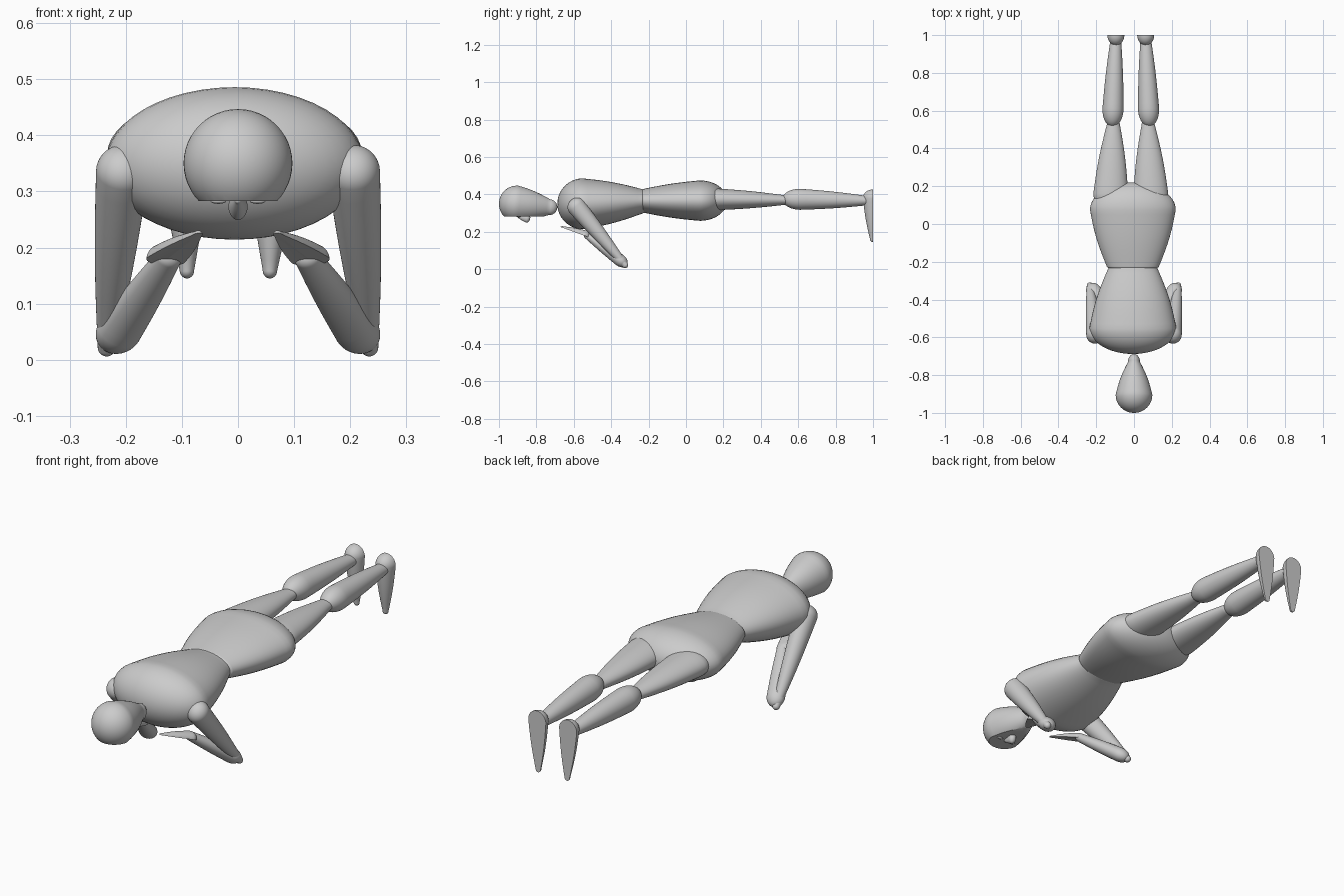
import bpy, bmesh, math
from mathutils import Vector

if "Cube" in bpy.data.objects:
    bpy.data.objects.remove(bpy.data.objects["Cube"])

SEG = 48


def taper(name, a, b, ra, rb, cap_a, cap_b, cut=None):
    """Rounded elliptical taper from a to b; ra/rb = (sideways, upward) radii.
    cut = (point, outward normal) slices one side flat."""
    a, b = Vector(a), Vector(b)
    w = (b - a).normalized()
    length = (b - a).length
    u = Vector((1, 0, 0))
    u = (u - u.dot(w) * w).normalized()
    v = w.cross(u)
    rings = []
    n = 12
    for i in range(1, n + 1):                      # rounded start
        t = math.pi / 2 * i / n
        rings.append((-cap_a * math.cos(t), ra[0] * math.sin(t), ra[1] * math.sin(t)))
    for i in range(1, 12):                         # gently bulging side
        t = i / 12
        k = t - 0.12 * math.sin(math.pi * t)
        rings.append((length * t, ra[0] + (rb[0] - ra[0]) * k, ra[1] + (rb[1] - ra[1]) * k))
    for i in range(n):                             # rounded end
        t = math.pi / 2 * i / n
        rings.append((length + cap_b * math.sin(t), rb[0] * math.cos(t), rb[1] * math.cos(t)))
    bm = bmesh.new()
    loops = []
    for d, ru, rv in rings:
        loops.append([bm.verts.new(a + w * d
                                   + u * ru * math.cos(2 * math.pi * j / SEG)
                                   + v * rv * math.sin(2 * math.pi * j / SEG))
                      for j in range(SEG)])
    for p, q in zip(loops, loops[1:]):
        for j in range(SEG):
            k = (j + 1) % SEG
            bm.faces.new((p[j], p[k], q[k], q[j]))
    for loop, d in ((loops[0], -cap_a), (loops[-1], length + cap_b)):
        tip = bm.verts.new(a + w * d)
        for j in range(SEG):
            bm.faces.new((loop[j], loop[(j + 1) % SEG], tip))
    if cut:
        co, no = cut
        if co is None:
            co, no = a, -v
        bmesh.ops.bisect_plane(bm, geom=bm.verts[:] + bm.edges[:] + bm.faces[:],
                               plane_co=co, plane_no=no, clear_outer=True)
        bmesh.ops.holes_fill(bm, edges=[e for e in bm.edges if e.is_boundary], sides=0)
    bmesh.ops.recalc_face_normals(bm, faces=bm.faces[:])
    me = bpy.data.meshes.new(name)
    bm.to_mesh(me)
    bm.free()
    ob = bpy.data.objects.new(name, me)
    bpy.context.collection.objects.link(ob)
    bpy.ops.object.select_all(action='DESELECT')
    ob.select_set(True)
    bpy.context.view_layer.objects.active = ob
    bpy.ops.object.shade_smooth_by_angle(angle=math.radians(35))
    return ob


# Head with flat face, nose and eyes
taper("head", (0, -0.905, 0.35), (0, -0.73, 0.332), (0.097, 0.097), (0.032, 0.042),
      0.095, 0.042, cut=((0, 0, 0.283), (0, 0, -1)))
taper("nose", (0, -0.85, 0.273), (0, -0.9, 0.284), (0.017, 0.024), (0.006, 0.006), 0.017, 0.006)
for s, side in ((-1, "left"), (1, "right")):
    taper("eye_" + side, (s * 0.035, -0.892, 0.283), (s * 0.035, -0.896, 0.283),
          (0.014, 0.005), (0.014, 0.005), 0.007, 0.007)

# Torso
taper("chest", (-0.006, -0.55, 0.35), (-0.006, -0.23, 0.364), (0.23, 0.136), (0.128, 0.064),
      0.138, 0.03)
taper("pelvis", (-0.006, 0.075, 0.367), (-0.006, -0.225, 0.366), (0.227, 0.108), (0.138, 0.064),
      0.145, 0.022)

for s, side in ((-1, "left"), (1, "right")):
    # Arms, bent with elbows on the ground
    taper("upper_arm_" + side, (s * 0.206, -0.585, 0.335), (s * 0.234, -0.325, 0.022),
          (0.047, 0.05), (0.016, 0.016), 0.046, 0.016)
    taper("forearm_" + side, (s * 0.212, -0.355, 0.05), (s * 0.125, -0.525, 0.18),
          (0.04, 0.033), (0.024, 0.02), 0.05, 0.02)
    taper("hand_" + side, (s * 0.128, -0.54, 0.178), (s * 0.072, -0.66, 0.222),
          (0.036, 0.03), (0.008, 0.008), 0.03, 0.012, cut=(None, None))
    # Legs, sitting slightly off the centre line
    c = -0.017
    taper("thigh_" + side, (c + s * 0.106, 0.16, 0.374), (c + s * 0.092, 0.525, 0.37),
          (0.092, 0.058), (0.035, 0.026), 0.09, 0.03)
    taper("calf_" + side, (c + s * 0.094, 0.61, 0.374), (c + s * 0.08, 0.96, 0.367),
          (0.056, 0.056), (0.03, 0.026), 0.095, 0.025)
    taper("foot_" + side, (c + s * 0.079, 1.0, 0.38), (c + s * 0.074, 1.0, 0.16),
          (0.045, 0.054), (0.013, 0.016), 0.047, 0.015, cut=((0, 1, 0), (0, 1, 0)))
